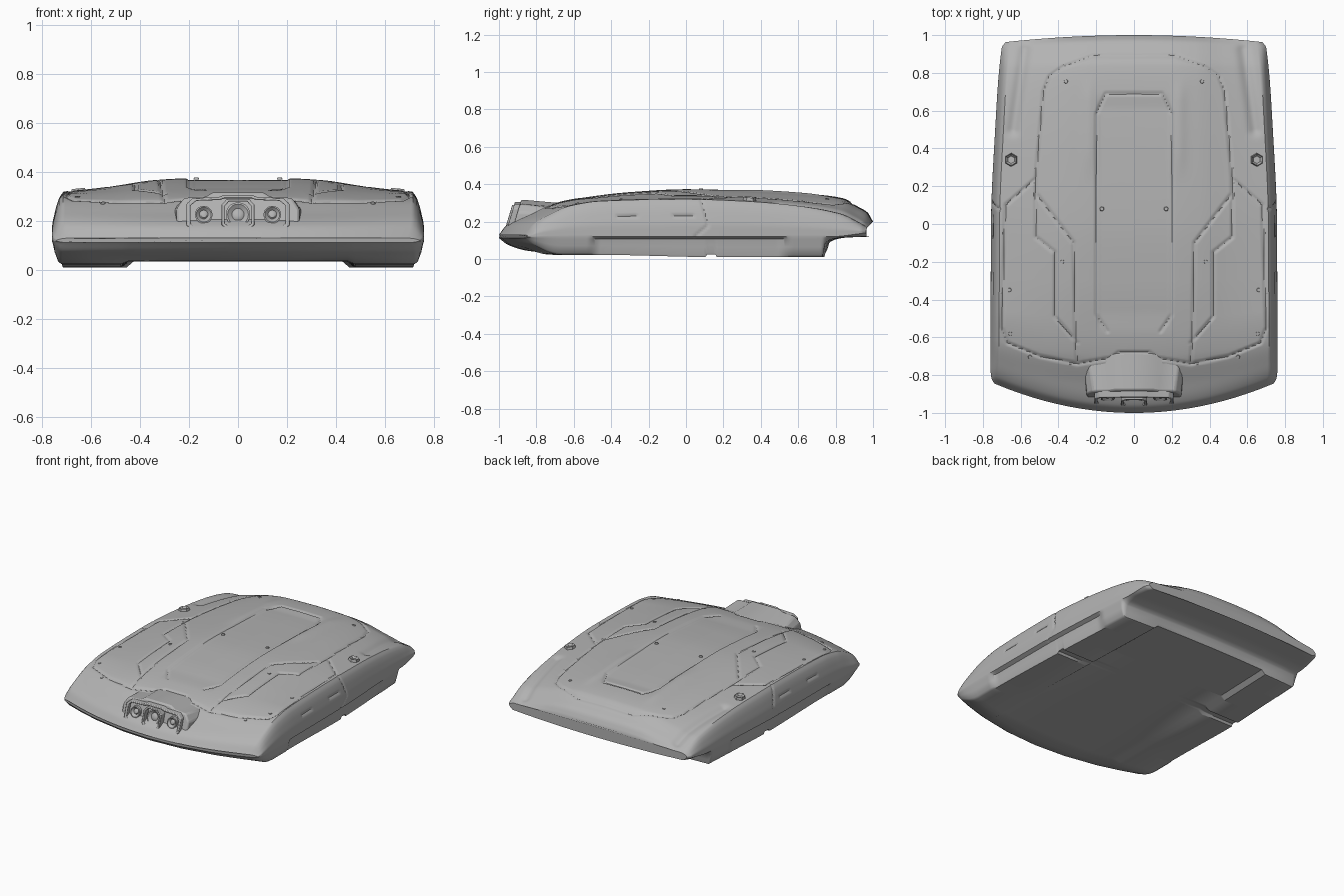
import bpy, bmesh, math
from mathutils import Vector, Matrix

old = bpy.data.objects.get("Cube")
if old:
    bpy.data.objects.remove(old)

grey = bpy.data.materials.new("body grey")
grey.use_nodes = True
grey.diffuse_color = (0.45, 0.45, 0.45, 1)
grey.node_tree.nodes["Principled BSDF"].inputs["Base Color"].default_value = grey.diffuse_color


def finish(name, bm, angle=35, bevel=0):
    bmesh.ops.recalc_face_normals(bm, faces=bm.faces[:])
    mesh = bpy.data.meshes.new(name)
    bm.to_mesh(mesh)
    bm.free()
    mesh.materials.append(grey)
    ob = bpy.data.objects.new(name, mesh)
    bpy.context.collection.objects.link(ob)
    if bevel:
        mod = ob.modifiers.new("soft edges", "BEVEL")
        mod.width, mod.segments, mod.limit_method = bevel, 2, "ANGLE"
    bpy.ops.object.select_all(action="DESELECT")
    ob.select_set(True)
    bpy.context.view_layer.objects.active = ob
    bpy.ops.object.shade_smooth_by_angle(angle=math.radians(angle))
    return ob


def curve(points):
    """Smooth monotone interpolation through a few points."""
    n = len(points)
    d = [(b[1] - a[1]) / (b[0] - a[0]) for a, b in zip(points, points[1:])]
    m = [d[0]] + [2 * p * q / (p + q) if p * q > 0 else 0 for p, q in zip(d, d[1:])] + [d[-1]]

    def value(x):
        x = min(max(x, points[0][0]), points[-1][0])
        i = next(k for k in range(n - 1) if x <= points[k + 1][0])
        h = points[i + 1][0] - points[i][0]
        t = (x - points[i][0]) / h
        s = t * t * (3 - 2 * t)
        return (points[i][1] * (1 - s) + points[i + 1][1] * s
                + h * t * (1 - t) * (m[i] * (1 - t) - m[i + 1] * t))
    return value


def ramp(a, b, x):
    t = min(max((x - a) / (b - a), 0), 1)
    return t * t * (3 - 2 * t)


def seg_dist(p, q, x, y):
    dx, dy = q[0] - p[0], q[1] - p[1]
    t = min(max(((x - p[0]) * dx + (y - p[1]) * dy) / (dx * dx + dy * dy), 0), 1)
    return math.hypot(x - p[0] - t * dx, y - p[1] - t * dy)


def groove(lines, x, y, width=0.011, depth=0.009):
    best = width
    for line in lines:
        for p, q in zip(line, line[1:]):
            if (min(p[0], q[0]) - width < x < max(p[0], q[0]) + width
                    and min(p[1], q[1]) - width < y < max(p[1], q[1]) + width):
                best = min(best, seg_dist(p, q, x, y))
    return depth * (1 - best / width)


# Long profiles of the body, front to back
crown = curve([(-1, .13), (-.96, .18), (-.85, .235), (-.7, .3), (-.55, .33), (-.3, .36), (0, .376),
               (.4, .365), (.7, .345), (.84, .325), (.92, .28), (.97, .25), (1, .2)])
shoulder = curve([(-1, .13), (-.95, .185), (-.85, .235), (-.7, .285), (-.5, .31), (0, .32),
                  (.3, .31), (.6, .285), (.85, .24), (1, .17)])
half_width = curve([(-1, .74), (-.97, .755), (-.9, .76), (0, .757), (.5, .735), (.97, .7), (1, .68)])
belly = curve([(-1, .112), (-.95, .075), (-.85, .045), (-.75, .035), (.75, .035),
               (.765, .085), (.8, .105), (.86, .115), (1, .12)])
crease = curve([(-1, .118), (-.9, .12), (.8, .12), (1, .14)])
# Cross profile from the centre to the shoulder
arch = curve([(0, 1), (.3, .95), (.46, .82), (.66, .42), (.79, .2), (.94, 0)])
flank = curve([(0, .94), (.12, .962), (.4, .985), (.75, 1), (1, 1)])

# Panel seams, given for one half and mirrored
seams = [
    [(0, .89), (.22, .89), (.38, .83), (.45, .78), (.48, .7), (.52, .24), (.52, -.07), (.42, -.15),
     (.42, -.49), (.3, -.63)],
    [(.52, .24), (.68, .1), (.7, -.55), (.67, -.63), (.5, -.7), (.3, -.74), (.12, -.71), (.08, -.68), (0, -.68)],
    [(.51, .15), (.32, -.1), (.31, -.6), (.3, -.74)],
    [(0, .69), (.15, .69), (.2, .58), (.2, -.48), (.14, -.57)],
]
side_seams = [[(.08, .32), (.12, .18), (.05, .12)], [(-.37, .23), (-.26, .23)],
              [(-.07, .23), (.04, .23)]]


def bowed(x, y):
    front = .16 * max(0, (-.3 - y) / .7)
    back = .045 * max(0, (y - .5) / .5)
    return y + (front - back) * (x / .75) ** 2


def top_height(x, y0):
    w = half_width(y0)
    return shoulder(y0) + (crown(y0) - shoulder(y0)) * arch(x / w)


def detail(x, y):
    """Seams, sunken bonnet panel, ridges beside it and rear haunch flutes."""
    z = -groove(seams, x, y)
    along = ramp(-.6, -.45, y) * (1 - ramp(.6, .7, y))
    z -= .008 * along * (1 - ramp(.18, .205, x))
    z += .007 * math.exp(-((x - .24) / .035) ** 2) * ramp(.2, .4, y) * (1 - ramp(.65, .8, y))
    z -= .016 * math.exp(-(seg_dist((.58, .92), (.64, .5), x, y) / .03) ** 2)
    return z


TOP, SIDE, ROWS = 88, 18, 230


def half_section(y0):
    w, low, sh = half_width(y0), crease(y0), shoulder(y0)
    out = []
    for i in range(TOP):
        x = .94 * w * i / TOP
        y = bowed(x, y0)
        out.append((x, y, top_height(x, y0) + detail(x, y)))
    for i in range(SIDE + 1):
        t = i / SIDE
        x, z = w * flank(t), sh + (low - sh) * t
        y = bowed(x, y0)
        out.append((x - groove(side_seams, y, z, .009, .008), y, z))
    # Recessed sill, skid rail and belly
    under = belly(y0)
    inset = .022 * ramp(-.6, -.5, y0) * (1 - ramp(.48, .58, y0))
    rail = (.012 + .013 * ramp(-.5, .2, y0)) * ramp(-.93, -.8, y0) * (1 - ramp(.745, .765, y0))
    rail *= 1 - .6 * (.11 < y0 < .16)
    skid = under - rail
    for x, z in [(w - .004 - inset, low - .15 * (low - under)), (w - .012 - inset, (low + skid) / 2),
                 (.965 * w - inset / 2, skid + .01 * (low - skid) / .1), (.945 * w, skid), (.8 * w, skid),
                 (.63 * w, skid), (.59 * w, under), (.3 * w, under), (0, under)]:
        out.append((x, bowed(x, y0), z))
    return out


# Body shell lofted through cross sections
bm = bmesh.new()
rings = []
for r in range(ROWS + 1):
    half = half_section(-1 + 2 * r / ROWS)
    ring = half + [(-x, y, z) for x, y, z in half[-2:0:-1]]
    rings.append([bm.verts.new(p) for p in ring])
for a, b in zip(rings, rings[1:]):
    for i in range(len(a)):
        j = (i + 1) % len(a)
        bm.faces.new((a[i], a[j], b[j], b[i]))
bm.faces.new(rings[0])
bm.faces.new(rings[-1])
finish("body_shell", bm, 40)


def mirrored(points):
    return points + [(-x, z) for x, z in reversed(points)]


def lean(y, z):
    return y + .3 * (z - .17)


def loft(name, loops, bevel=0, closed=False):
    """Join outlines given as (outline, y); closed makes a tube back to the first."""
    bm = bmesh.new()
    rows = [[bm.verts.new((x, lean(y, z), z)) for x, z in o] for o, y in loops]
    for a, b in zip(rows, rows[1:] + rows[:1] if closed else rows[1:]):
        for i in range(len(a)):
            j = (i + 1) % len(a)
            bm.faces.new((a[i], a[j], b[j], b[i]))
    if not closed:
        bm.faces.new(rows[0])
        bm.faces.new(rows[-1])
    return finish(name, bm, 35, bevel)


def scaled(outline, sx, sz, cz=.225):
    return [(x * sx, cz + (z - cz) * sz) for x, z in outline]


# Front lamp pod: cowl, frame, back plate, centre surround
cowl = mirrored([(.22, .15), (.25, .18), (.25, .25), (.22, .295), (.13, .3), (.1, .318)])
tail = mirrored([(.22, .15), (.27, .18), (.27, .24), (.24, .27), (.16, .28), (.12, .3)])
loft("lamp_cowl", [(cowl, -.925), (tail, -.72)], .01)
frame = mirrored([(.18, .158), (.21, .18), (.21, .27), (.185, .293), (.08, .297), (.06, .305)])
inner = scaled(frame, .92, .84)
loft("lamp_frame", [(frame, -.9), (frame, -.955), (inner, -.955), (inner, -.9)], .004, True)
centre = mirrored([(.045, .165), (.068, .185), (.068, .265), (.045, .29)])
hole = scaled(centre, .82, .84)
loft("centre_lamp_surround", [(centre, -.91), (centre, -.965), (hole, -.965), (hole, -.91)], .003, True)


def lamp(name, x, radius):
    bm = bmesh.new()
    steps, rows = 20, []
    for r, y in [(1, -.925), (1, -.942), (.85, -.944), (.5, -.93), (.35, -.936), (.1, -.938)]:
        row = []
        for i in range(steps):
            a = math.tau * i / steps
            z = .226 + math.sin(a) * radius * r
            row.append(bm.verts.new((x + math.cos(a) * radius * r, lean(y, z), z)))
        rows.append(row)
    for a, b in zip(rows, rows[1:]):
        for i in range(steps):
            bm.faces.new((a[i], a[i - 1], b[i - 1], b[i]))
    bm.faces.new(rows[-1])
    finish(name, bm)


lamp("centre_lamp", 0, .05)
for side, sx in (("left", 1), ("right", -1)):
    lamp(side + "_lamp", sx * .14, .036)


def stud(name, x, y0, radius, height, sides, hollow=False):
    """Small fitting set square on the upper surface."""
    e, ax = .01, abs(x)
    base = Vector((ax, bowed(ax, y0), top_height(ax, y0)))
    slope_x = (top_height(ax + e, y0) - top_height(ax - e, y0)) / (2 * e)
    slope_y = (top_height(ax, y0 + e) - top_height(ax, y0 - e)) / (2 * e)
    normal = Vector((-slope_x, -slope_y, 1))
    if x < 0:
        base.x, normal.x = x, -normal.x
    place = Matrix.Translation(base) @ normal.to_track_quat("Z", "Y").to_matrix().to_4x4()
    bm = bmesh.new()
    bmesh.ops.create_cone(bm, cap_ends=True, segments=sides, radius1=radius, radius2=radius * .8,
                          depth=height * 2, matrix=place)
    if hollow:
        top = max(bm.faces, key=lambda f: f.calc_center_median().z + f.normal.z)
        bmesh.ops.inset_region(bm, faces=[top], thickness=radius * .3)
        bmesh.ops.translate(bm, verts=top.verts[:], vec=-normal.normalized() * height * .8)
    finish(name, bm)


# Hexagonal filler caps and small fasteners on both sides
for side, sx in (("left", 1), ("right", -1)):
    stud(side + "_filler_cap", sx * .65, .34, .04, .018, 6, True)
    for i, (x, y) in enumerate([(.17, .08), (.66, -.36), (.655, -.64), (.55, -.76), (.36, .76), (.38, -.2)]):
        stud(f"{side}_fastener_{i + 1}", sx * x, y, .012, .004, 10)
